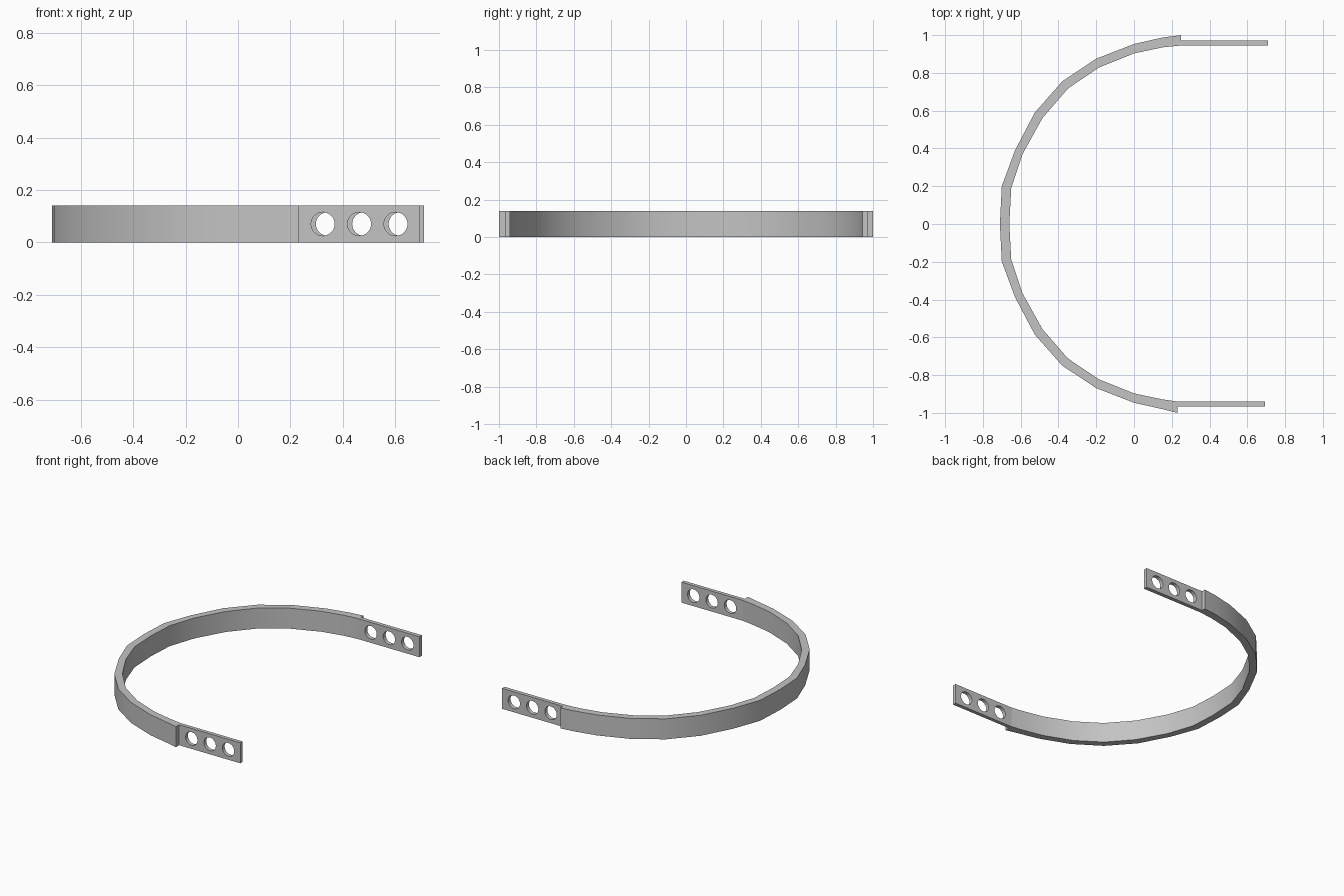
import bpy, bmesh, math
from mathutils import Matrix

cube = bpy.data.objects.get("Cube")
if cube:
    bpy.data.objects.remove(cube, do_unlink=True)

HEIGHT = 0.14
HOLE_RADIUS = 0.045

grey = bpy.data.materials.new("plain grey")
grey.use_nodes = True
colour = (0.55, 0.55, 0.55, 1)
grey.diffuse_color = colour
grey.node_tree.nodes["Principled BSDF"].inputs["Base Color"].default_value = colour


def finish(bm, name):
    bmesh.ops.recalc_face_normals(bm, faces=bm.faces)
    mesh = bpy.data.meshes.new(name)
    bm.to_mesh(mesh)
    bm.free()
    mesh.materials.append(grey)
    obj = bpy.data.objects.new(name, mesh)
    bpy.context.collection.objects.link(obj)
    return obj


def smooth(obj):
    bpy.ops.object.select_all(action="DESELECT")
    obj.select_set(True)
    bpy.context.view_layer.objects.active = obj
    bpy.ops.object.shade_smooth_by_angle(angle=math.radians(30))


# Curved band: (outer x, outer y, inner x, inner y) from the middle to the end
half = [
    (-0.70, 0.20, -0.65, 0.19), (-0.63, 0.39, -0.59, 0.37),
    (-0.525, 0.59, -0.485, 0.56), (-0.38, 0.755, -0.35, 0.717),
    (-0.20, 0.875, -0.186, 0.828), (0, 0.953, 0, 0.903),
    (0.15, 0.987, 0.15, 0.935),
]
front = [(a, -b * 0.993, c, -d * 0.993) for a, b, c, d in reversed(half)]
stations = [(0.23, -1, 0.23, -0.94)] + front + [(-0.71, 0, -0.66, 0)]
stations += half + [(0.25, 1, 0.25, 0.945)]

bm = bmesh.new()
rings = []
for ox, oy, ix, iy in stations:
    corners = [(ox, oy, 0), (ox, oy, HEIGHT), (ix, iy, HEIGHT), (ix, iy, 0)]
    rings.append([bm.verts.new(c) for c in corners])
for r, s in zip(rings, rings[1:]):
    for i in range(4):
        j = (i + 1) % 4
        bm.faces.new((r[i], r[j], s[j], s[i]))
bm.faces.new(rings[0])
bm.faces.new(rings[-1])
smooth(finish(bm, "curved_band"))


# Straight end tab with three round holes
def make_tab(name, x0, x1, y0, y1, first_hole):
    bm = bmesh.new()
    middle = Matrix.Translation(((x0 + x1) / 2, (y0 + y1) / 2, HEIGHT / 2))
    size = Matrix.Diagonal((x1 - x0, y1 - y0, HEIGHT, 1))
    bmesh.ops.create_cube(bm, size=1, matrix=middle @ size)
    tab = finish(bm, name)

    bm = bmesh.new()
    for i in range(3):
        place = Matrix.Translation((first_hole + i * 0.139, (y0 + y1) / 2, HEIGHT / 2))
        bmesh.ops.create_cone(bm, cap_ends=True, segments=32, radius1=HOLE_RADIUS,
                              radius2=HOLE_RADIUS, depth=0.2,
                              matrix=place @ Matrix.Rotation(math.pi / 2, 4, "X"))
    cutter = finish(bm, name + "_hole_cutter")
    cutter.hide_render = True

    cut = tab.modifiers.new("holes", "BOOLEAN")
    cut.operation = "DIFFERENCE"
    cut.solver = "EXACT"
    cut.object = cutter
    bpy.ops.object.select_all(action="DESELECT")
    tab.select_set(True)
    bpy.context.view_layer.objects.active = tab
    bpy.ops.object.modifier_apply(modifier=cut.name)
    bpy.data.objects.remove(cutter, do_unlink=True)
    smooth(tab)


make_tab("front_tab", 0.23, 0.693, -0.965, -0.94, 0.324)
make_tab("back_tab", 0.25, 0.71, 0.945, 0.972, 0.342)
